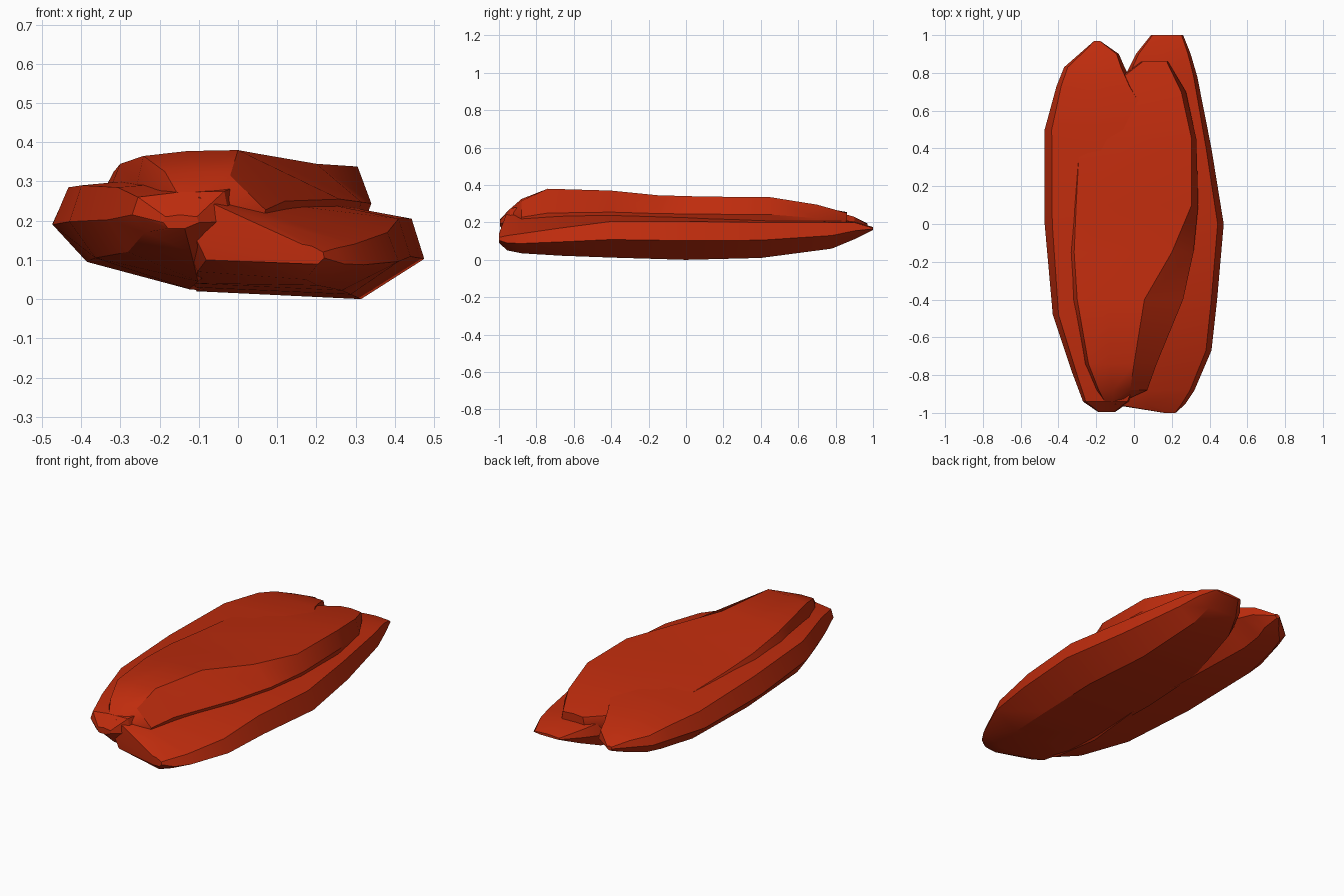
import bpy, bmesh

mat = bpy.data.materials.new("rust_red")
mat.diffuse_color = (0.52, 0.025, 0.004, 1)


def slab(name, stations, top_in, low_left, low_right):
    """Loft along y. Station: y, x left/right, top z left/right, bottom z left/right,
    and optionally the x of the upper right edge."""
    bm = bmesh.new()
    rings = []
    for y, xl, xr, tl, tr, bl, br, *edge in stations:
        w = xr - xl
        xt = edge[0] if edge else xr - w * top_in
        section = [(xl, bl + (tl - bl) * 0.5),
                   (xl + w * top_in, tl),
                   ((xl + xt) / 2, (tl + tr) / 2 + 0.005),
                   (xt, tr),
                   (xr, br + (tr - br) * 0.5),
                   (xr - w * low_right, br),
                   (xl + w * low_left, bl)]
        rings.append([bm.verts.new((x, y, z)) for x, z in section])
    for a, b in zip(rings, rings[1:]):
        for i in range(len(a)):
            j = (i + 1) % len(a)
            bm.faces.new((a[i], a[j], b[j], b[i]))
    bm.faces.new(rings[0])
    bm.faces.new(rings[-1][::-1])
    bmesh.ops.recalc_face_normals(bm, faces=bm.faces)
    me = bpy.data.meshes.new(name)
    bm.to_mesh(me)
    bm.free()
    ob = bpy.data.objects.new(name, me)
    bpy.context.collection.objects.link(ob)
    me.materials.append(mat)
    bpy.ops.object.select_all(action='DESELECT')
    ob.select_set(True)
    bpy.context.view_layer.objects.active = ob
    bpy.ops.object.shade_smooth_by_angle(angle=0.55)


# Left lobe, with its tilted underside
slab("left_rock_lobe", [
    (-0.995, -0.19, -0.10, .21, .21, .18, .18),
    (-0.94, -.27, -.02, .26, .275, .17, .12),
    (-.78, -.33, .05, .285, .30, .12, .045),
    (-.48, -.43, .08, .29, .32, .105, .025),
    (0, -.473, .2, .285, .33, .095, .02),
    (.5, -.473, .15, .275, .31, .11, .03),
    (.73, -.41, .0, .26, .28, .13, .08),
    (.83, -.37, -.05, .24, .25, .14, .11),
    (.9, -.29, -.08, .22, .23, .15, .13),
    (.97, -.21, -.18, .19, .19, .17, .17)], .06, .13, .4)

# Lower right lobe, its inner side buried in the left one
slab("right_rock_lobe", [
    (-1.0, .16, .22, .14, .12, .09, .09),
    (-.955, -.12, .27, .26, .13, .10, .05),
    (-.88, -.15, .32, .285, .14, .07, .035),
    (-.67, -.17, .41, .305, .17, .04, .022),
    (-.4, -.17, .44, .315, .205, .03, .012),
    (0, -.17, .475, .30, .205, .02, 0),
    (.4, -.15, .41, .27, .20, .03, .01),
    (.78, -.05, .335, .22, .20, .075, .06),
    (.9, .01, .30, .20, .20, .12, .11),
    (1.0, .09, .26, .17, .17, .16, .16)], .05, .1, .25)

# Raised upper layer, sloping out to the fold on its right
slab("top_rock_layer", [
    (-.94, -.16, -.06, .27, .265, .2, .2),
    (-.88, -.20, .07, .325, .315, .2, .14, -.02),
    (-.74, -.26, .12, .365, .38, .2, .12, .0),
    (-.4, -.33, .26, .345, .37, .2, .14, .055),
    (-.15, -.35, .315, .325, .345, .2, .15, .20),
    (.1, -.34, .34, .305, .338, .2, .15, .305),
    (.45, -.32, .33, .285, .335, .2, .15, .305),
    (.7, -.18, .275, .265, .295, .18, .15, .25),
    (.86, .04, .18, .25, .25, .18, .18)], .05, .05, .05)
